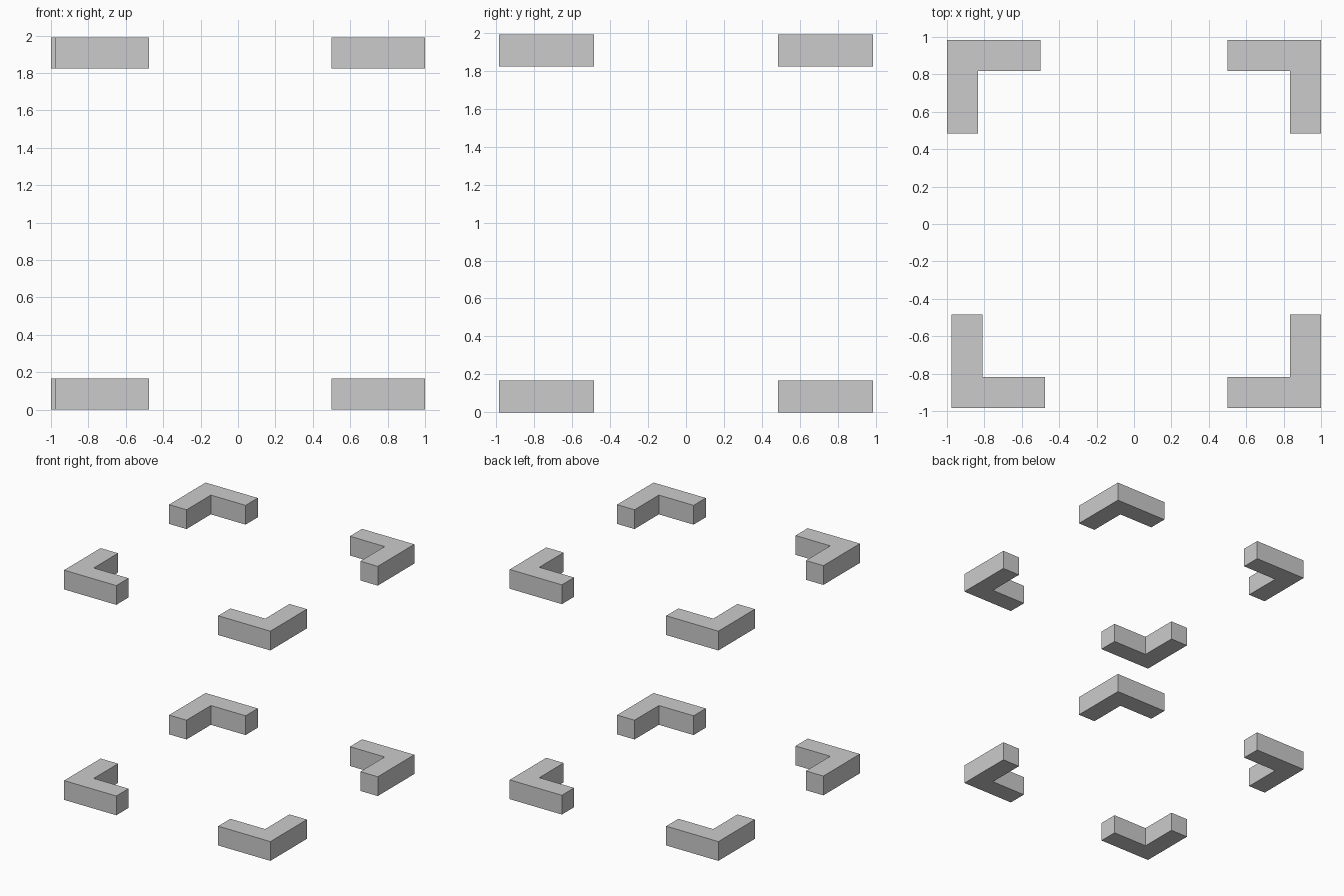
import bpy, bmesh

if "Cube" in bpy.data.objects:
    bpy.data.objects.remove(bpy.data.objects["Cube"])

ARM, THICK = 0.5, 0.167


def corner_bracket(name, x, y, z, sx, sy):
    """L-shaped prism: outer corner at (x, y), arms running inward."""
    profile = [(0, 0), (ARM, 0), (ARM, THICK), (THICK, THICK), (THICK, ARM), (0, ARM)]
    bm = bmesh.new()
    face = bm.faces.new([bm.verts.new((x - sx * u, y - sy * v, z)) for u, v in profile])
    top = bmesh.ops.extrude_face_region(bm, geom=[face])["geom"]
    verts = [g for g in top if isinstance(g, bmesh.types.BMVert)]
    bmesh.ops.translate(bm, verts=verts, vec=(0, 0, THICK))
    bmesh.ops.recalc_face_normals(bm, faces=bm.faces)
    mesh = bpy.data.meshes.new(name)
    bm.to_mesh(mesh)
    bm.free()
    bpy.context.collection.objects.link(bpy.data.objects.new(name, mesh))


# Four corners; the front left one sits slightly inward
corners = {
    "front_left": (-0.977, -0.985, -1, -1),
    "front_right": (1.0, -0.985, 1, -1),
    "back_left": (-1.0, 0.985, -1, 1),
    "back_right": (1.0, 0.985, 1, 1),
}

# Bottom and top rings of corner brackets
for level, z in (("bottom", 0.0), ("top", 1.823)):
    for corner, (x, y, sx, sy) in corners.items():
        corner_bracket(f"{level}_{corner}_bracket", x, y, z, sx, sy)
